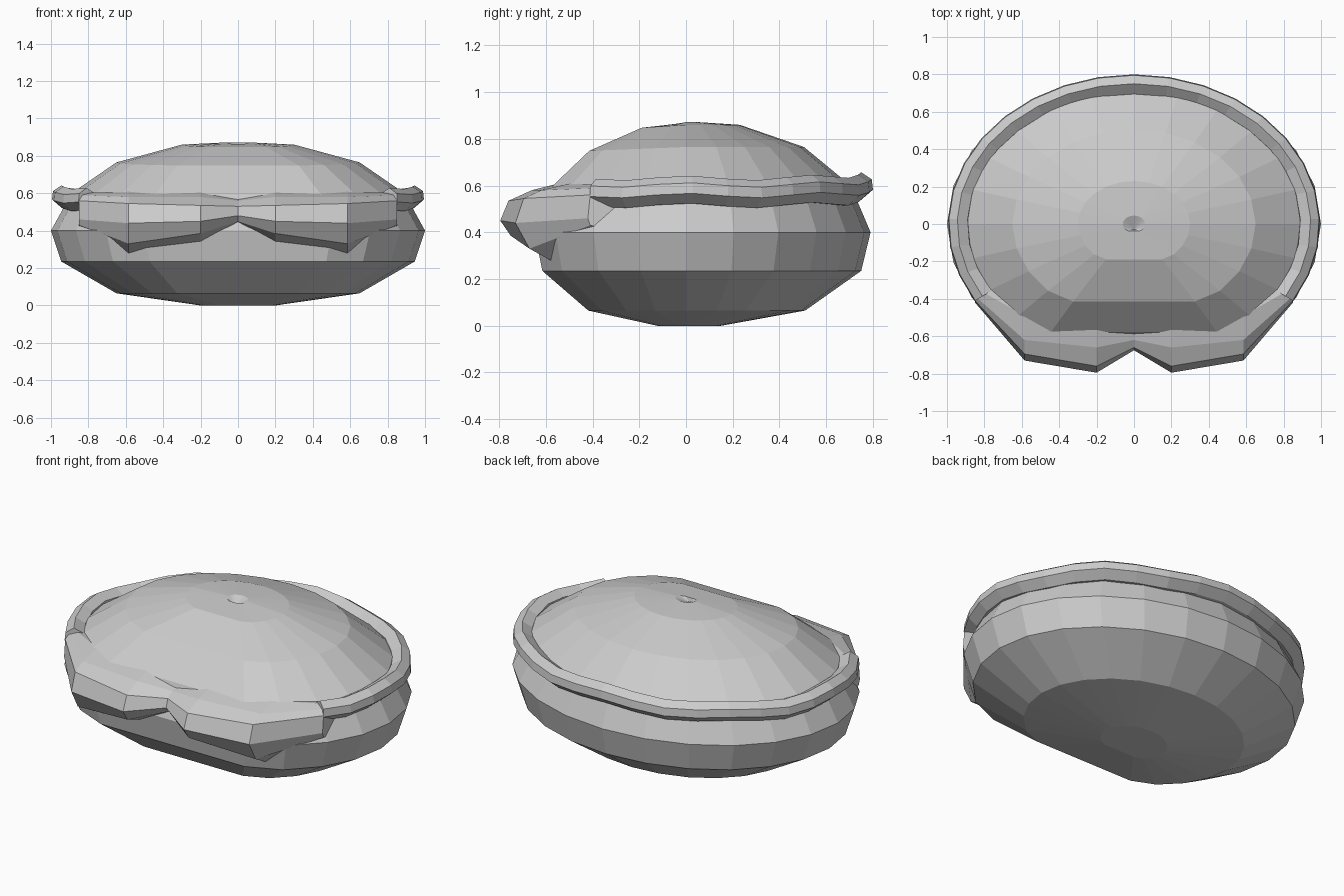
import bpy, bmesh
from math import sin, cos, pi, radians

cube = bpy.data.objects.get("Cube")
if cube:
    bpy.data.objects.remove(cube, do_unlink=True)

grey = bpy.data.materials.new("plain_grey")
grey.use_nodes = True
COLOUR = (0.6, 0.6, 0.6, 1)
grey.diffuse_color = COLOUR
grey.node_tree.nodes["Principled BSDF"].inputs["Base Color"].default_value = COLOUR


def loft(name, rings, poles=None):
    """Skin closed rings; close the ends with poles or flat caps."""
    bm = bmesh.new()
    loops = [[bm.verts.new(p) for p in ring] for ring in rings]
    n = len(loops[0])
    for a, b in zip(loops, loops[1:]):
        for i in range(n):
            j = (i + 1) % n
            bm.faces.new((a[i], a[j], b[j], b[i]))
    for k, loop in enumerate((loops[0], loops[-1])):
        if poles:
            tip = bm.verts.new(poles[k])
            for i in range(n):
                bm.faces.new((loop[i], loop[(i + 1) % n], tip))
        else:
            bm.faces.new(loop)
    bmesh.ops.recalc_face_normals(bm, faces=bm.faces)
    mesh = bpy.data.meshes.new(name)
    bm.to_mesh(mesh)
    bm.free()
    mesh.materials.append(grey)
    obj = bpy.data.objects.new(name, mesh)
    bpy.context.collection.objects.link(obj)
    return obj


# Squashed round body with a flattened front: (half width, back depth, z, front drop)
PROFILE = [(0.20, 0.15, 0.0, 0), (0.65, 0.51, 0.065, 0), (0.945, 0.75, 0.235, 0),
           (1.0, 0.79, 0.40, 0), (0.89, 0.705, 0.60, 0.01), (0.65, 0.505, 0.765, 0.02),
           (0.30, 0.23, 0.86, 0.015), (0.06, 0.045, 0.872, 0.01)]
SEGMENTS = 24


def body_ring(rx, ry, z, drop):
    ring = []
    for i in range(SEGMENTS):
        t = 2 * pi * i / SEGMENTS
        s = max(sin(t), -0.82)
        ring.append((rx * cos(t), ry * s, z + drop * min(s, 0)))
    return ring


# The upper pole is sunk to leave a small pit in the crown
loft("body", [body_ring(*p) for p in PROFILE], [(0, 0, 0), (0, -0.03, 0.84)])

# Wavy rolled band around the sides and back
SECTION = [(-0.055, 0.03), (0.0, 0.06), (0.045, 0.03),
           (0.05, -0.015), (0.0, -0.058), (-0.06, -0.05)]
band = []
STEPS = 22
for i in range(STEPS + 1):
    t = radians(-31 + 242 * i / STEPS)
    z = 0.572 + 0.01 * cos(8 * t)
    lift = 0.015 * max(sin(t), 0) ** 4
    band.append([((0.945 + r) * cos(t), (0.75 + r) * sin(t), z + h + lift * (r > -0.05))
                 for r, h in SECTION])
loft("rolled_band", band)

# Front lobes: x of each station, then its (y, z) outline from top to bottom
STATIONS = [
    (0.0, [(-0.57, 0.57), (-0.62, 0.56), (-0.66, 0.53), (-0.675, 0.48), (-0.65, 0.45), (-0.57, 0.44)]),
    (0.2, [(-0.56, 0.605), (-0.66, 0.58), (-0.76, 0.535), (-0.795, 0.45), (-0.75, 0.385), (-0.60, 0.33)]),
    (0.585, [(-0.49, 0.61), (-0.62, 0.58), (-0.695, 0.545), (-0.73, 0.44), (-0.67, 0.33), (-0.58, 0.28)]),
    (0.85, [(-0.34, 0.60), (-0.385, 0.59), (-0.41, 0.56), (-0.42, 0.46), (-0.41, 0.43), (-0.36, 0.42)]),
]
for side, name in ((1, "left_front_lobe"), (-1, "right_front_lobe")):
    rings = []
    for x, outline in STATIONS:
        # the back of each section is buried inside the body
        back = [(-0.3, outline[-1][1] + 0.02), (-0.3, outline[0][1] - 0.02)]
        rings.append([(side * x, y, z) for y, z in outline + back])
    loft(name, rings)
